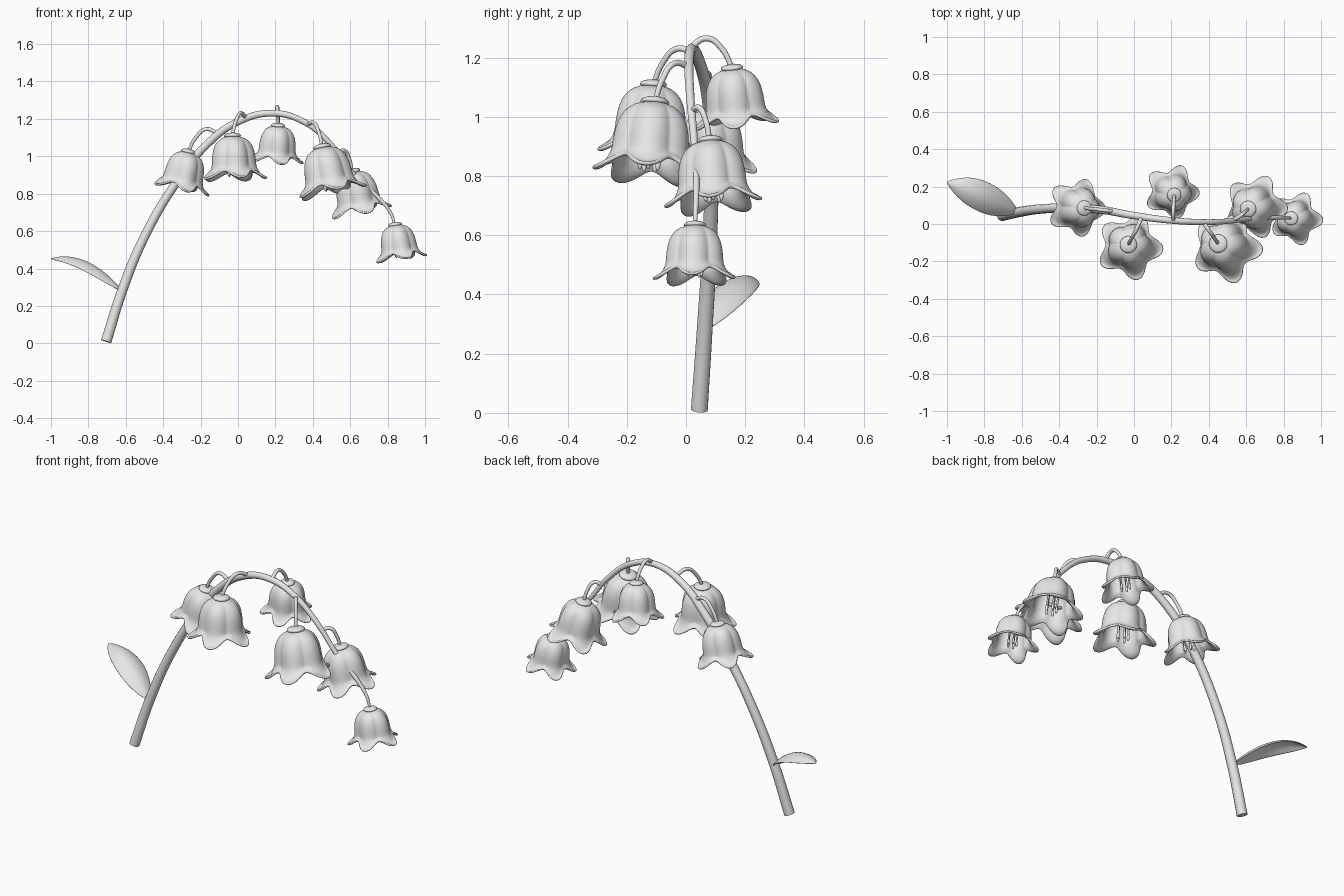
import bpy, bmesh, math
from mathutils import Vector, Matrix

cube = bpy.data.objects.get("Cube")
if cube:
    bpy.data.objects.remove(cube, do_unlink=True)

grey = bpy.data.materials.new("pale_grey")
grey.use_nodes = True
grey.diffuse_color = (0.8, 0.8, 0.8, 1)
grey.node_tree.nodes["Principled BSDF"].inputs["Base Color"].default_value = (0.8, 0.8, 0.8, 1)


def activate(obj):
    bpy.ops.object.select_all(action='DESELECT')
    obj.select_set(True)
    bpy.context.view_layer.objects.active = obj


def mesh_object(name, bm, thickness=0, levels=0):
    bmesh.ops.recalc_face_normals(bm, faces=bm.faces)
    mesh = bpy.data.meshes.new(name)
    bm.to_mesh(mesh)
    bm.free()
    obj = bpy.data.objects.new(name, mesh)
    bpy.context.collection.objects.link(obj)
    mesh.materials.append(grey)
    if thickness:
        solid = obj.modifiers.new("thickness", 'SOLIDIFY')
        solid.thickness = thickness
        solid.offset = 0
    if levels:
        obj.modifiers.new("smooth", 'SUBSURF').levels = levels
        obj.modifiers["smooth"].render_levels = levels
    activate(obj)
    bpy.ops.object.shade_smooth_by_angle(angle=math.radians(50))
    return obj


def tube(name, points, radii):
    """Round tapered tube through the points, as a mesh."""
    curve = bpy.data.curves.new(name, 'CURVE')
    curve.dimensions = '3D'
    curve.bevel_depth = 1
    curve.bevel_resolution = 4
    curve.resolution_u = 8
    curve.use_fill_caps = True
    spline = curve.splines.new('BEZIER')
    spline.bezier_points.add(len(points) - 1)
    for i, (bp, co) in enumerate(zip(spline.bezier_points, points)):
        bp.co = co
        bp.handle_left_type = bp.handle_right_type = 'AUTO'
        bp.radius = radii[0] + (radii[1] - radii[0]) * i / (len(points) - 1)
    obj = bpy.data.objects.new(name, curve)
    bpy.context.collection.objects.link(obj)
    curve.materials.append(grey)
    activate(obj)
    bpy.ops.object.convert(target='MESH')
    bpy.ops.object.shade_smooth_by_angle(angle=math.radians(50))
    return obj


def skin(bm, rows, closed):
    """Join rows of vertices with quads."""
    for a, b in zip(rows, rows[1:]):
        for j in range(len(a) if closed else len(a) - 1):
            k = (j + 1) % len(a)
            bm.faces.new((a[j], a[k], b[k], b[j]))


# Bell shape in units of the petal reach, hanging from the origin
BODY = [(0.08, -0.04), (0.25, -0.07), (0.41, -0.15), (0.52, -0.31),
        (0.58, -0.52), (0.6, -0.74), (0.61, -0.93)]
PETALS, SIDES = 5, 60


def bell(name, cap, reach, tilt):
    axis = Vector((tilt[0], tilt[1], -1))
    place = (Matrix.Translation(cap)
             @ Vector((0, 0, -1)).rotation_difference(axis).to_matrix().to_4x4()
             @ Matrix.Scale(reach, 4) @ Matrix.Rotation(math.radians(-4), 4, 'Z'))

    # Scalloped body flaring into five rounded petals
    bm = bmesh.new()
    rows = []
    angles = [math.tau * j / SIDES for j in range(SIDES)]

    def scallop(a):
        return abs(math.cos(PETALS * a / 2)) - 0.64

    for i, (r, z) in enumerate(BODY):
        row = []
        for a in angles:
            rr = r * (1 + 0.05 * min(i, 3) * scallop(a))
            row.append(bm.verts.new((rr * math.cos(a), rr * math.sin(a), z)))
        rows.append(row)
    for t in (0.2, 0.4, 0.6, 0.8, 1):
        row = []
        for a in angles:
            w = 0.5 + 0.5 * math.cos(PETALS * a)
            r = 0.61 * (1 + 0.15 * (1 - 0.5 * t) * scallop(a)) + 0.1 * t + 0.27 * w * t ** 1.2
            z = -0.93 - 0.13 * t - 0.24 * w * math.sin(2.1 * t)
            row.append(bm.verts.new((r * math.cos(a), r * math.sin(a), z)))
        rows.append(row)
    skin(bm, rows, True)
    bm.faces.new(rows[0])
    bm.transform(place)
    mesh_object(name + "_petals", bm, thickness=0.07 * reach, levels=1)

    # Flattened bead where the stalk meets the bell
    bm = bmesh.new()
    bmesh.ops.create_uvsphere(bm, u_segments=24, v_segments=12, radius=1,
                              matrix=place @ Matrix.Diagonal((0.25, 0.25, 0.09, 1)))
    mesh_object(name + "_cap", bm)

    # Stamens
    bm = bmesh.new()
    for k in range(PETALS):
        turn = place @ Matrix.Rotation(math.tau * k / PETALS, 4, 'Z')
        bmesh.ops.create_cone(bm, cap_ends=True, segments=8, radius1=0.03, radius2=0.03, depth=1.0,
                              matrix=turn @ Matrix.Translation((0.16, 0, -0.6)))
        bmesh.ops.create_uvsphere(bm, u_segments=10, v_segments=8, radius=1,
                                  matrix=turn @ Matrix.Translation((0.16, 0, -1.08))
                                  @ Matrix.Diagonal((0.045, 0.045, 0.12, 1)))
    mesh_object(name + "_stamens", bm)


# Main arching stem
tube("stem", [(-0.705, 0.045, 0.01), (-0.62, 0.063, 0.28), (-0.5, 0.08, 0.57),
              (-0.33, 0.086, 0.86), (-0.17, 0.075, 1.06), (0.0, 0.045, 1.185),
              (0.19, 0.02, 1.23), (0.36, 0.01, 1.18), (0.5, 0.015, 1.06),
              (0.63, 0.03, 0.89), (0.76, 0.035, 0.77), (0.815, 0.033, 0.7),
              (0.84, 0.03, 0.63)], (0.029, 0.007))

# Bells: cap position, petal reach, lean, stalk start and stalk crest
BELLS = [
    ((-0.265, 0.085, 1.025), 0.163, (-0.22, 0.02), (-0.1, 0.065, 1.115), (-0.17, 0.075, 1.145)),
    ((-0.03, -0.11, 1.11), 0.183, (0.03, -0.06), (0.04, 0.035, 1.21), (0.012, -0.03, 1.23)),
    ((0.215, 0.155, 1.165), 0.152, (-0.07, 0.1), (0.21, 0.01, 1.23), (0.21, 0.07, 1.265)),
    ((0.45, -0.105, 1.05), 0.198, (0.2, -0.09), (0.37, 0.01, 1.17), (0.405, -0.04, 1.18)),
    ((0.61, 0.08, 0.92), 0.176, (0.2, 0.07), (0.53, 0.02, 1.02), (0.57, 0.045, 1.03)),
    ((0.84, 0.03, 0.635), 0.148, (0.15, 0.0), None, None),
]
for n, (cap, reach, tilt, start, crest) in enumerate(BELLS, 1):
    bell(f"bell_{n}", cap, reach, tilt)
    if start:
        c, k = Vector(cap), Vector(crest)
        shoulder = k.lerp(c, 0.62) + Vector((0, 0, 0.025))
        tube(f"stalk_{n}", [start, crest, shoulder, cap], (0.011, 0.009))

# Arched leaf: rows across a midrib, drooping at the edges
bm = bmesh.new()
midrib = [(-0.625, 0.065, 0.285), (-0.68, 0.085, 0.345), (-0.75, 0.118, 0.405),
          (-0.82, 0.152, 0.445), (-0.89, 0.185, 0.464), (-0.95, 0.208, 0.464),
          (-1.0, 0.225, 0.453)]
widths = (0.01, 0.054, 0.08, 0.085, 0.073, 0.045, 0.004)
across = Vector((0.42, 0.9, 0)).normalized()
rows = []
for co, w in zip(midrib, widths):
    rows.append([bm.verts.new(Vector(co) + across * w * s - Vector((0, 0, 0.5 * w * s * s)))
                 for s in (-1, -0.5, 0, 0.5, 1)])
skin(bm, rows, False)
mesh_object("leaf", bm, thickness=0.007, levels=2)
